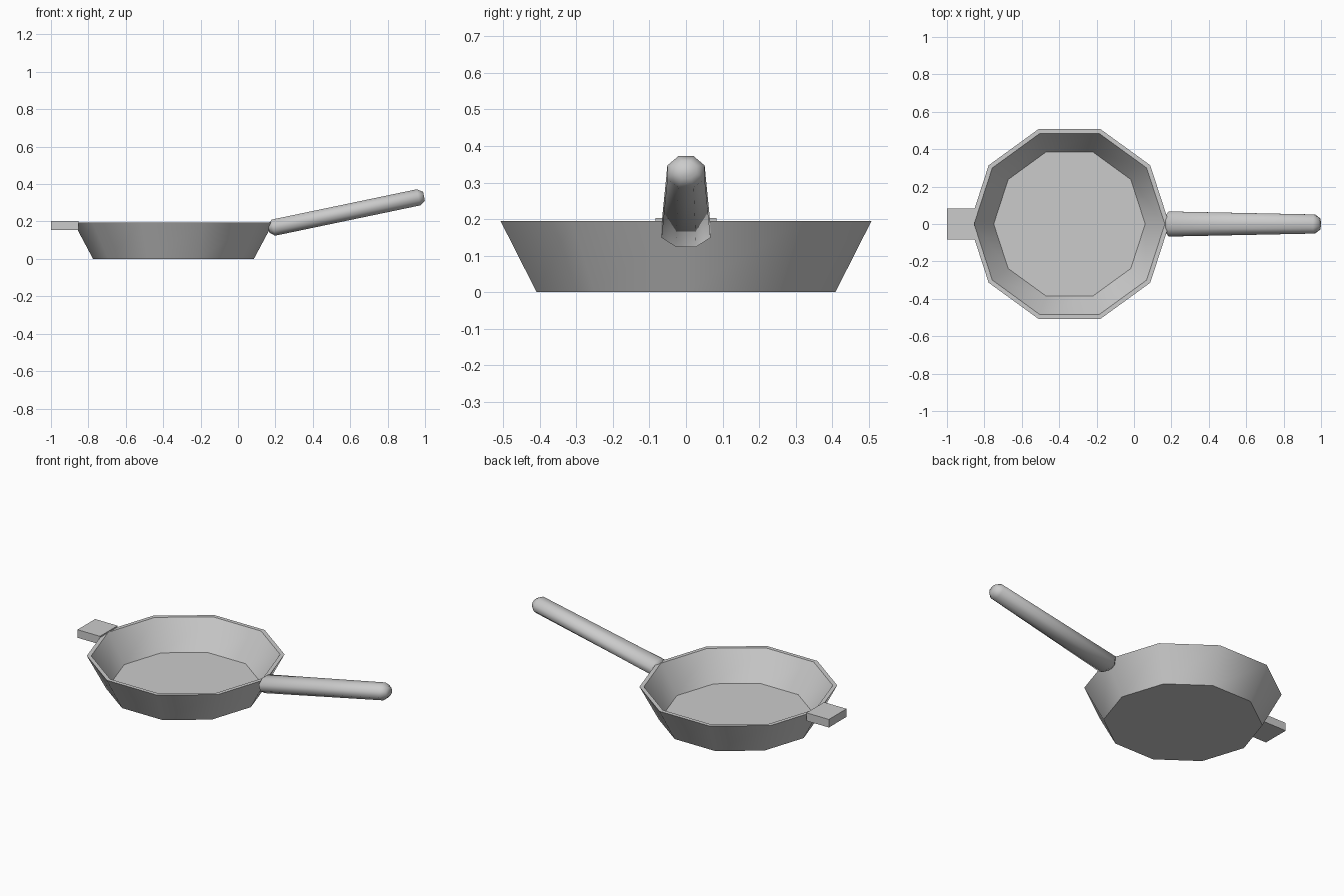
import bpy, bmesh, math
from mathutils import Matrix, Vector

cube = bpy.data.objects.get("Cube")
if cube:
    bpy.data.objects.remove(cube, do_unlink=True)

metal = bpy.data.materials.new("light_grey_metal")
metal.use_nodes = True
GREY = (0.6, 0.6, 0.6, 1)
metal.diffuse_color = GREY
metal.node_tree.nodes["Principled BSDF"].inputs["Base Color"].default_value = GREY


def finish(name, bm, smooth_angle=None):
    """Turn a bmesh into a named object, smooth below the given angle."""
    bmesh.ops.recalc_face_normals(bm, faces=bm.faces)
    mesh = bpy.data.meshes.new(name)
    bm.to_mesh(mesh)
    bm.free()
    mesh.materials.append(metal)
    obj = bpy.data.objects.new(name, mesh)
    bpy.context.collection.objects.link(obj)
    if smooth_angle:
        bpy.ops.object.select_all(action='DESELECT')
        obj.select_set(True)
        bpy.context.view_layer.objects.active = obj
        bpy.ops.object.shade_smooth_by_angle(angle=math.radians(smooth_angle))
    return obj


def loft(bm, rings):
    """Skin a list of point rings and close both ends."""
    rings = [[bm.verts.new(p) for p in ring] for ring in rings]
    for a, b in zip(rings, rings[1:]):
        for i in range(len(a)):
            j = (i + 1) % len(a)
            bm.faces.new((a[i], a[j], b[j], b[i]))
    bm.faces.new(rings[0])
    bm.faces.new(rings[-1])


# Pan: ten-sided shell, from the underside over the rim to the floor
SIDES = 10
PAN_X = -0.345
profile = [(0.43, 0), (0.534, 0.195), (0.51, 0.195), (0.405, 0.03)]
bm = bmesh.new()
turns = [math.tau * i / SIDES for i in range(SIDES)]
loft(bm, [[(PAN_X + r * math.cos(t), r * math.sin(t), z) for t in turns]
          for r, z in profile])
finish("pan", bm, 40)

# Long handle: tapered octagonal bar with chamfered ends, tilted upwards
start, end = Vector((0.189, 0, 0.167)), Vector((0.965, 0, 0.329))
length = (end - start).length
tilt = math.atan2(end.z - start.z, end.x - start.x)
# distance along the bar, half width, half height
sections = [(-0.026, 0.034, 0.022), (0, 0.067, 0.044),
            (length, 0.051, 0.044), (length + 0.03, 0.029, 0.024)]
corner = math.cos(math.pi / 8)
turns = [math.tau * (i + 0.5) / 8 for i in range(8)]
bm = bmesh.new()
loft(bm, [[(x, w * math.cos(t) / corner, h * math.sin(t) / corner) for t in turns]
          for x, w, h in sections])
bmesh.ops.transform(bm, verts=bm.verts,
                    matrix=Matrix.Translation(start) @ Matrix.Rotation(-tilt, 4, 'Y'))
finish("long_handle", bm, 60)

# Helper grip: flat block on the opposite rim
bm = bmesh.new()
bmesh.ops.create_cube(bm, size=1, matrix=Matrix.Translation((-0.926, 0, 0.179))
                      @ Matrix.Diagonal((0.148, 0.166, 0.048, 1)))
finish("helper_grip", bm)
